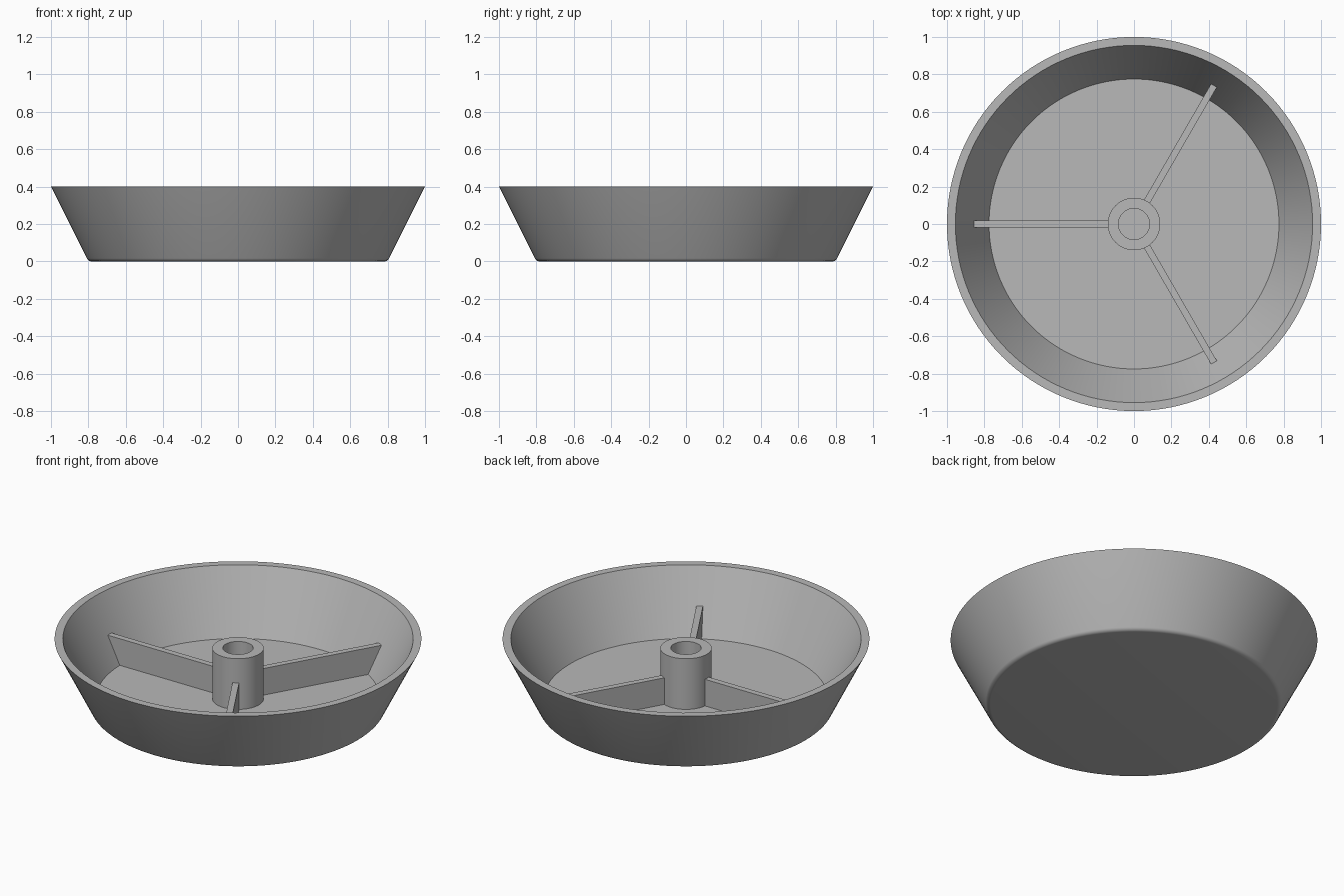
import bpy
import bmesh
import math
from mathutils import Matrix, Vector

cube = bpy.data.objects.get("Cube")
if cube:
    bpy.data.objects.remove(cube, do_unlink=True)

SEGMENTS = 128
FLOOR = 0.04
HEIGHT = 0.4
FLOOR_R, RIM_INNER_R, RIM_OUTER_R = 0.775, 0.955, 1.0
HUB_R, HOLE_R, HUB_TOP = 0.14, 0.083, 0.345
RIB_TOP, RIB_WIDTH = 0.2, 0.036

grey = bpy.data.materials.new("plain grey")
grey.use_nodes = True
colour = (0.48, 0.48, 0.48, 1)
grey.diffuse_color = colour
grey.node_tree.nodes["Principled BSDF"].inputs["Base Color"].default_value = colour


def finish(bm, name):
    """Turn the bmesh into a named object with crisp edges kept sharp."""
    bmesh.ops.remove_doubles(bm, verts=bm.verts, dist=1e-5)
    bmesh.ops.recalc_face_normals(bm, faces=bm.faces)
    mesh = bpy.data.meshes.new(name)
    bm.to_mesh(mesh)
    bm.free()
    mesh.materials.append(grey)
    obj = bpy.data.objects.new(name, mesh)
    bpy.context.collection.objects.link(obj)
    bpy.ops.object.select_all(action="DESELECT")
    obj.select_set(True)
    bpy.context.view_layer.objects.active = obj
    bpy.ops.object.shade_smooth_by_angle(angle=math.radians(30))
    return obj


def lathe(name, profile, closed=False):
    """Spin a radius/height profile around the z axis."""
    bm = bmesh.new()
    verts = [bm.verts.new((r, 0, z)) for r, z in profile]
    pairs = list(zip(verts, verts[1:]))
    if closed:
        pairs.append((verts[-1], verts[0]))
    edges = [bm.edges.new(p) for p in pairs]
    bmesh.ops.spin(bm, geom=verts + edges, cent=(0, 0, 0), axis=(0, 0, 1),
                   angle=math.tau, steps=SEGMENTS, use_merge=True)
    return finish(bm, name)


def wall_radius(z):
    """Inner wall radius at a height."""
    return FLOOR_R + (RIM_INNER_R - FLOOR_R) * (z - FLOOR) / (HEIGHT - FLOOR)


# Dish: flat base, rounded foot, flared wall, flat rim, inner wall and floor
slope = math.atan2(HEIGHT, 0.2)
fillet = 0.03
centre_r = 0.8 - fillet * math.tan(slope / 2)
foot = [(centre_r + fillet * math.sin(slope * i / 5),
         fillet - fillet * math.cos(slope * i / 5)) for i in range(6)]
lathe("dish", [(0, 0)] + foot + [(RIM_OUTER_R, HEIGHT), (RIM_INNER_R, HEIGHT),
                                 (FLOOR_R, FLOOR), (0, FLOOR)])

# Central hollow hub
lathe("hub", [(HUB_R, FLOOR), (HUB_R, HUB_TOP), (HOLE_R, HUB_TOP), (HOLE_R, FLOOR)],
      closed=True)

# Three ribs from the hub to the sloping wall
for i, name in enumerate(("rib_left_front", "rib_left_back", "rib_right")):
    bm = bmesh.new()
    outline = [(HUB_R - 0.005, FLOOR), (wall_radius(FLOOR), FLOOR),
               (wall_radius(RIB_TOP), RIB_TOP), (HUB_R - 0.005, RIB_TOP)]
    face = bm.faces.new([bm.verts.new((x, -RIB_WIDTH / 2, z)) for x, z in outline])
    new = bmesh.ops.extrude_face_region(bm, geom=[face])["geom"]
    bmesh.ops.translate(bm, vec=Vector((0, RIB_WIDTH, 0)),
                        verts=[v for v in new if isinstance(v, bmesh.types.BMVert)])
    turn = Matrix.Rotation(math.radians(-60 + 120 * i), 3, "Z")
    bmesh.ops.rotate(bm, verts=bm.verts, cent=(0, 0, 0), matrix=turn)
    finish(bm, name)
